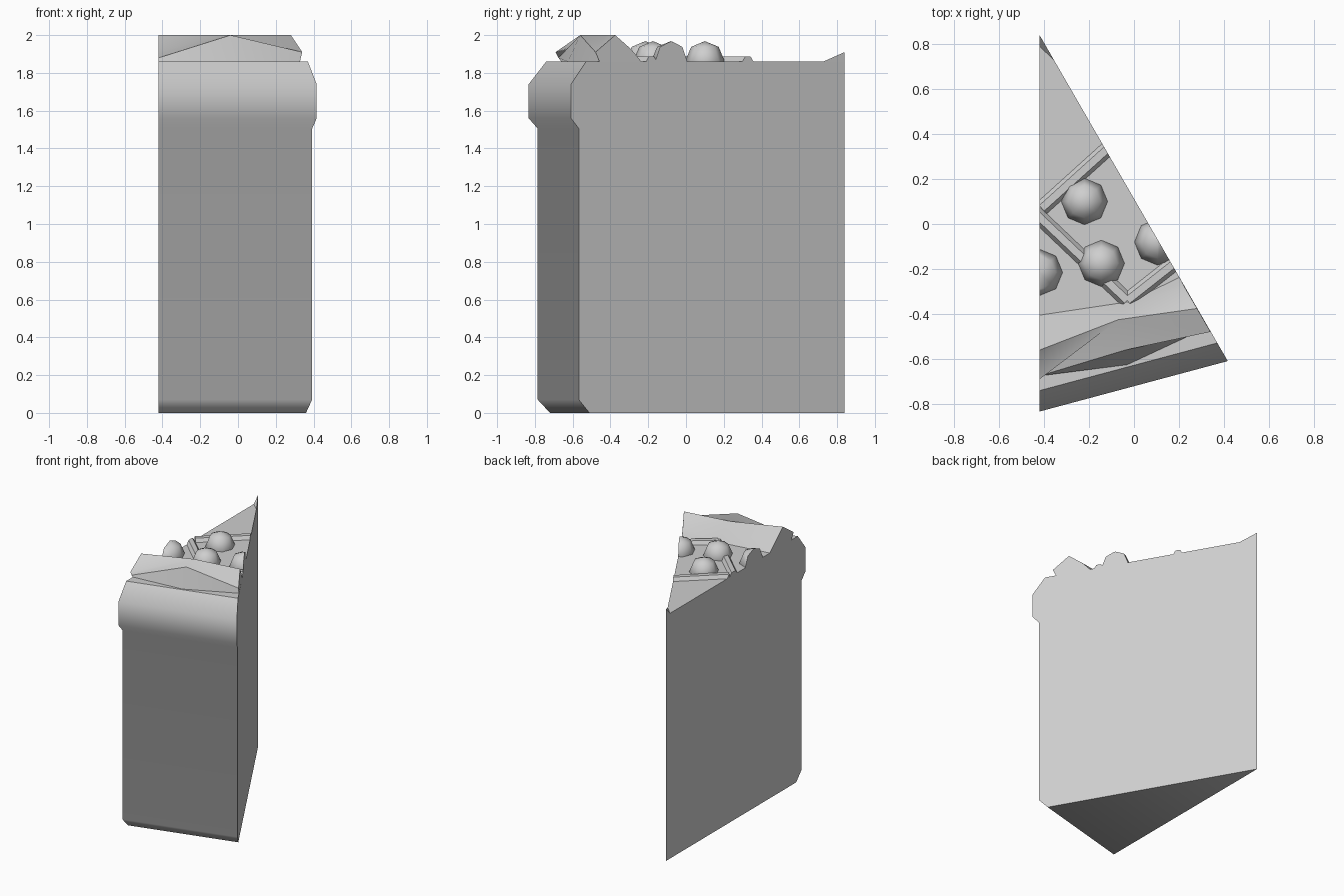
import bpy, bmesh
from math import cos, sin, radians
from mathutils import Vector

cube = bpy.data.objects.get("Cube")
if cube:
    bpy.data.objects.remove(cube)

APEX = Vector((-0.42, 0.84, 0))
TOP = 1.86
STEP = radians(30)

mat = bpy.data.materials.new("soft grey")
mat.use_nodes = True
colour = (0.62, 0.62, 0.62, 1)
mat.diffuse_color = colour
mat.node_tree.nodes["Principled BSDF"].inputs["Base Color"].default_value = colour


def finish(name, bm, trim=True):
    """Trim to the two slice planes, close the cuts and make the object."""
    if trim:
        for normal in (Vector((-1, 0, 0)), Vector((cos(STEP), sin(STEP), 0))):
            geom = bm.verts[:] + bm.edges[:] + bm.faces[:]
            cut = bmesh.ops.bisect_plane(bm, geom=geom, plane_co=APEX,
                                         plane_no=normal, clear_outer=True)
            edges = [e for e in cut["geom_cut"] if isinstance(e, bmesh.types.BMEdge)]
            if edges:
                bmesh.ops.holes_fill(bm, edges=edges)
    bmesh.ops.recalc_face_normals(bm, faces=bm.faces)
    mesh = bpy.data.meshes.new(name)
    bm.to_mesh(mesh)
    bm.free()
    mesh.materials.append(mat)
    ob = bpy.data.objects.new(name, mesh)
    bpy.context.collection.objects.link(ob)
    bpy.ops.object.select_all(action="DESELECT")
    ob.select_set(True)
    bpy.context.view_layer.objects.active = ob
    bpy.ops.object.shade_smooth_by_angle(angle=radians(50))
    return ob


def loft(bm, sections):
    """Join matching closed sections and cap both ends."""
    rows = [[bm.verts.new(p) for p in s] for s in sections]
    for a, b in zip(rows, rows[1:]):
        for i in range(len(a)):
            j = (i + 1) % len(a)
            bm.faces.new((a[i], a[j], b[j], b[i]))
    bm.faces.new(rows[0])
    bm.faces.new(reversed(rows[-1]))


# Cake slice: radius and height profile swept through one twelfth of a turn
profile = [(0, 0), (1.56, 0), (1.625, 0.07), (1.625, 1.505), (1.673, 1.56),
           (1.673, 1.74), (1.58, TOP), (0, TOP)]
bm = bmesh.new()
loft(bm, [[APEX + Vector((r * sin(a), -r * cos(a), z)) for r, z in profile]
          for a in (0, STEP)])
bmesh.ops.remove_doubles(bm, verts=bm.verts, dist=1e-4)
finish("cake_slice", bm, trim=False)

# Raised centre tip
bm = bmesh.new()
tip = [bm.verts.new(p) for p in ((-0.42, 0.84, 1.91), (-0.42, 0.84, TOP),
                                 (-0.42, 0.79, TOP), (-0.355, 0.727, TOP))]
bmesh.ops.convex_hull(bm, input=tip)
finish("centre_tip", bm, trim=False)

# Twisted cream roll along the rim
cream = [
    [(-0.42, -0.405, TOP), (-0.42, -0.56, 2), (-0.42, -0.69, 1.91), (-0.42, -0.66, TOP)],
    [(-0.02, -0.345, TOP), (-0.07, -0.425, 2), (-0.04, -0.56, 2), (-0.03, -0.625, TOP)],
    [(0.202, -0.237, TOP), (0.28, -0.375, 2), (0.34, -0.479, 1.91), (0.328, -0.458, TOP)],
]
# The middle ridge dies out on the back slope, so each section gets one more point
for section, extra in zip(cream, ((-0.42, -0.56, 2), (-0.07, -0.425, 2),
                                  (0.23, -0.29, 1.925))):
    section[1:1] = [extra]
cream[0][2:3] = [(-0.42, -0.69, 1.91)]
cream[0][3] = (-0.42, -0.675, 1.88)
bm = bmesh.new()
loft(bm, cream)
bmesh.ops.remove_doubles(bm, verts=bm.verts, dist=1e-4)
finish("cream_roll", bm, trim=False)

# Zigzag strands lying on top
strands = [((0.0, 0.44), (-0.41, 0.07)), ((-0.44, 0.05), (-0.03, -0.34)),
           ((-0.03, -0.34), (0.3, -0.08))]
for n, (start, end) in enumerate(strands, 1):
    a, b = Vector((*start, TOP)), Vector((*end, TOP))
    side = (b - a).normalized().cross(Vector((0, 0, 1))) * 0.033
    ring = [side * cos(radians(t)) + Vector((0, 0, 0.03 * sin(radians(t))))
            for t in range(0, 360, 60)]
    bm = bmesh.new()
    loft(bm, [[p + v for v in ring] for p in (a, b)])
    finish(f"strand_{n}", bm)

# Berries, two of them sliced through
for n, (x, y) in enumerate([(-0.22, 0.1), (-0.145, -0.175),
                            (0.105, -0.08), (-0.42, -0.215)], 1):
    bm = bmesh.new()
    bmesh.ops.create_uvsphere(bm, u_segments=8, v_segments=4, radius=0.103)
    bmesh.ops.translate(bm, verts=bm.verts, vec=(x, y, 1.865))
    finish(f"berry_{n}", bm)
